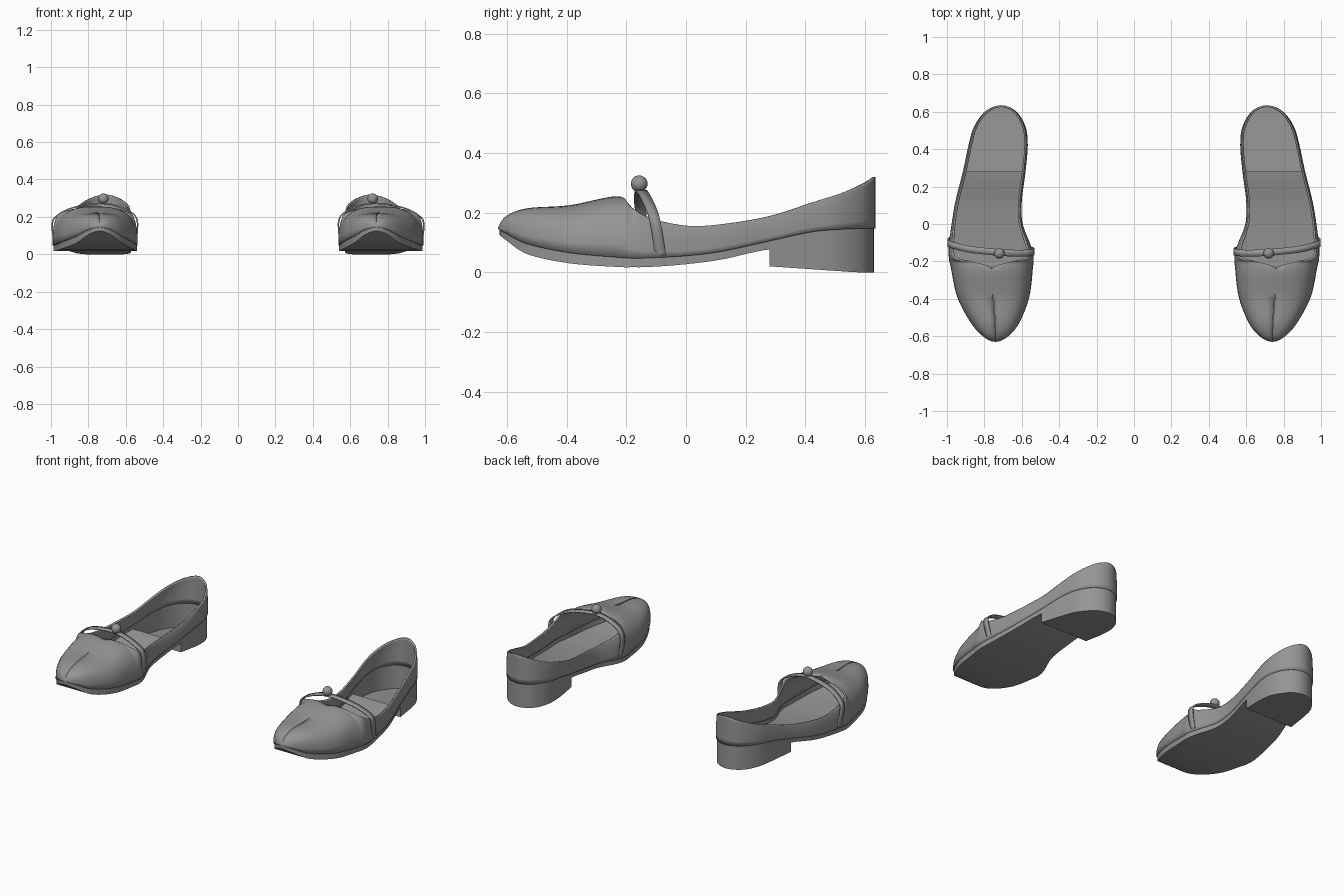
import bpy, bmesh
from math import sin, cos, pi, radians
from mathutils import Vector

cube = bpy.data.objects.get("Cube")
if cube:
    bpy.data.objects.remove(cube, do_unlink=True)

leather = bpy.data.materials.new("grey_leather")
leather.use_nodes = True
GREY = (0.3, 0.3, 0.3, 1)
leather.diffuse_color = GREY
leather.node_tree.nodes["Principled BSDF"].inputs["Base Color"].default_value = GREY

# Stations from toe to heel:
# y, inner x, outer x, sole bottom, welt height, top line, arch angle
STATIONS = [
    (-.625, .74, .74, .125, .145, .15, 1.57),
    (-.6, .68, .8, .105, .13, .185, 1.57),
    (-.53, .62, .865, .06, .095, .21, 1.57),
    (-.39, .565, .94, .03, .065, .22, 1.57),
    (-.23, .545, .975, .018, .05, .25, 1.57),
    (-.18, .542, .985, .017, .047, .215, .63),
    (-.12, .555, .985, .018, .048, .18, .5),
    (0, .6, .97, .027, .055, .155, .4),
    (.12, .605, .95, .043, .07, .16, .4),
    (.28, .585, .91, .077, .105, .187, .4),
    (.42, .573, .88, .08, .135, .232, .4),
    (.52, .585, .85, .08, .144, .265, .4),
    (.6, .635, .79, .08, .147, .3, .4),
    (.63, .71, .71, .08, .147, .32, .4),
]
STEPS = 6
HEEL_START = 9 * STEPS
POWER = 0.7


def smooth_path(points, before, after):
    """Catmull-Rom samples through the points, any dimension."""
    p = [before] + points + [after]
    out = []
    for i in range(1, len(p) - 2):
        for k in range(STEPS):
            t = k / STEPS
            out.append([b + t * (c - a) / 2 + t * t * (a - 2.5 * b + 2 * c - d / 2)
                        + t ** 3 * (1.5 * (b - c) + (d - a) / 2)
                        for a, b, c, d in zip(*p[i - 1:i + 3])])
    return out + [list(points[-1])]


def swapped(row):
    return (row[0], row[2], row[1]) + row[3:]


def make_part(name, bm, thickness=0, angle=35):
    """Finish a left part and mirror it to the right shoe."""
    bmesh.ops.remove_doubles(bm, verts=bm.verts, dist=0.0005)
    bmesh.ops.recalc_face_normals(bm, faces=bm.faces)
    mesh = bpy.data.meshes.new(name)
    bm.to_mesh(mesh)
    bm.free()
    mesh.materials.append(leather)
    ob = bpy.data.objects.new(name, mesh)
    bpy.context.collection.objects.link(ob)
    bpy.ops.object.select_all(action='DESELECT')
    ob.select_set(True)
    bpy.context.view_layer.objects.active = ob
    bpy.ops.object.shade_smooth_by_angle(angle=radians(angle))
    if thickness:
        solid = ob.modifiers.new("thickness", 'SOLIDIFY')
        solid.thickness = thickness
        solid.offset = 0
    ob.modifiers.new("pair", 'MIRROR').use_mirror_merge = False
    return ob


def loft(bm, rows):
    """Quads between successive rows of points."""
    grid = [[bm.verts.new(p) for p in row] for row in rows]
    for a, b in zip(grid, grid[1:]):
        for j in range(len(a) - 1):
            bm.faces.new((a[j], a[j + 1], b[j + 1], b[j]))


rows = smooth_path(STATIONS, swapped(STATIONS[1]), swapped(STATIONS[-2]))

# Hollow sole with a stepped heel
sections = []
for i, (y, xin, xout, zb, zw, zc, arch) in enumerate(rows):
    heights = [zb] if i <= HEEL_START else []
    if i >= HEEL_START:
        back = (y - rows[HEEL_START][0]) / (rows[-1][0] - rows[HEEL_START][0])
        heights.append(max(0, .02 - .024 * back))
    for z in heights:
        sections.append([(xin, y, zw), (xin, y, z), (xout, y, z), (xout, y, zw)])
bm = bmesh.new()
loft(bm, sections)
make_part("sole_and_heel", bm)

# Upper: arched over the toe, open from the throat back
bm = bmesh.new()
ARC = 12
for side in (-1, 1):
    sections = []
    for y, xin, xout, zb, zw, zc, arch in rows:
        centre, half = (xin + xout) / 2, (xout - xin) / 2
        arch = min(arch, pi / 2)
        rise = (zc - zw) / sin(arch) ** POWER
        section = []
        for j in range(ARC + 1):
            a = arch * j / ARC
            section.append((centre + side * half * max(cos(a), 0) ** POWER, y,
                            zw + rise * sin(a) ** POWER))
        sections.append(section)
    loft(bm, sections)
make_part("upper", bm, 0.01, 50)

# Strap arching over the instep
path = [(.982, -.085, .055), (.993, -.1, .15), (.975, -.112, .2),
        (.88, -.135, .25), (.72, -.152, .272), (.6, -.156, .24),
        (.54, -.15, .185), (.546, -.14, .06)]
half_width = Vector((0, .018, 0))
bm = bmesh.new()
loft(bm, [(Vector(p) - half_width, Vector(p) + half_width)
          for p in smooth_path(path, path[0], path[-1])])
make_part("strap", bm, 0.008, 50)

# Round button on the strap
bm = bmesh.new()
bmesh.ops.create_uvsphere(bm, u_segments=20, v_segments=12, radius=.028)
bmesh.ops.translate(bm, verts=bm.verts, vec=(.72, -.157, .297))
make_part("button", bm)
